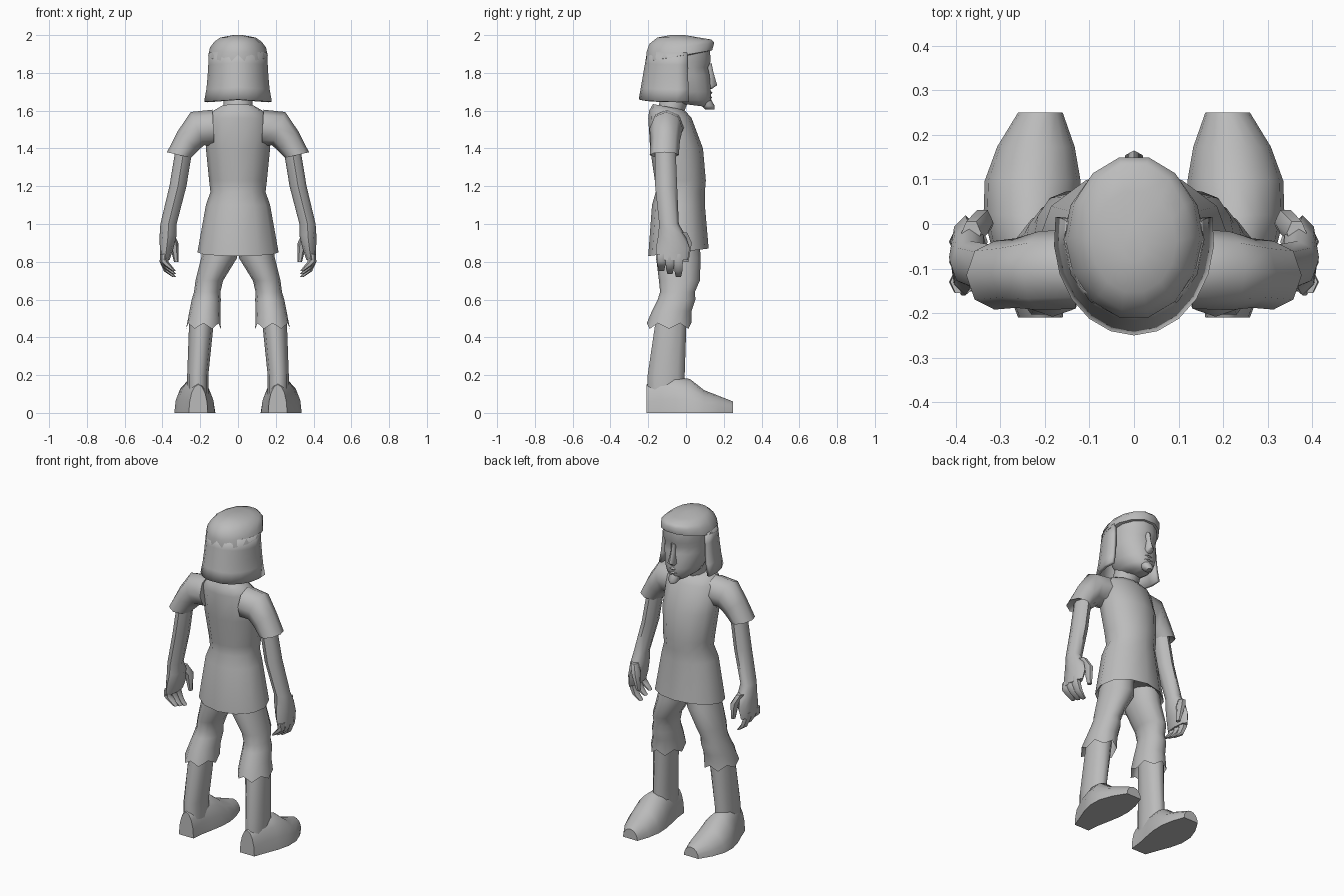
import bpy, bmesh
from math import sin, cos, pi, radians

cube = bpy.data.objects.get("Cube")
if cube:
    bpy.data.objects.remove(cube, do_unlink=True)

grey = bpy.data.materials.new("plain_grey")
grey.use_nodes = True
grey.diffuse_color = (.5, .5, .5, 1)
shader = grey.node_tree.nodes["Principled BSDF"]
shader.inputs["Base Color"].default_value = grey.diffuse_color


def skin(name, loops, closed=True, first_cap=True, last_cap=True):
    """Join loops of points, in order, into one smooth surface."""
    bm = bmesh.new()
    rows = [[bm.verts.new(point) for point in loop] for loop in loops]
    count = len(rows[0])
    for low, high in zip(rows, rows[1:]):
        for i in range(count if closed else count - 1):
            j = (i + 1) % count
            bm.faces.new((low[i], low[j], high[j], high[i]))
    if first_cap:
        bm.faces.new(reversed(rows[0]))
    if last_cap:
        bm.faces.new(rows[-1])
    bmesh.ops.recalc_face_normals(bm, faces=bm.faces)
    mesh = bpy.data.meshes.new(name)
    bm.to_mesh(mesh)
    bm.free()
    mesh.materials.append(grey)
    obj = bpy.data.objects.new(name, mesh)
    bpy.context.collection.objects.link(obj)
    bpy.ops.object.select_all(action="DESELECT")
    obj.select_set(True)
    bpy.context.view_layer.objects.active = obj
    bpy.ops.object.shade_smooth_by_angle(angle=radians(55))
    return obj


def ring(z, wide, deep, x=0, y=0, lean=0, tip=0, jag=0):
    """Ellipse; lean raises its outer side, tip its toe side, jag every second point."""
    def points(sides, side):
        loop = []
        for i in range(sides):
            turn = 2 * pi * i / sides
            across, along = cos(turn), sin(turn)
            loop.append((side * (x + wide * across), y + deep * along,
                         z + lean * across + tip * along + jag * (i % 2)))
        return loop
    return points


def loft(name, *rings, sides=12, side=1, **caps):
    return skin(name, [points(sides, side) for points in rings], **caps)


# Tunic body, with the hem turned inward and a low neckline
loft("tunic",
     ring(z=.9, wide=.17, deep=.12, y=-.04),
     ring(z=.85, wide=.215, deep=.16, y=-.04, tip=.02),
     ring(z=1.1, wide=.17, deep=.14, y=-.04),
     ring(z=1.17, wide=.146, deep=.13, y=-.03),
     ring(z=1.23, wide=.153, deep=.135, y=-.03),
     ring(z=1.4, wide=.17, deep=.14, y=-.05),
     ring(z=1.56, wide=.17, deep=.115, y=-.085),
     ring(z=1.6, wide=.13, deep=.095, y=-.1),
     ring(z=1.62, wide=.095, deep=.08, y=-.095, tip=-.015))

loft("neck",
     ring(z=1.57, wide=.08, deep=.07, y=-.09),
     ring(z=1.72, wide=.075, deep=.08, y=-.04))

# Face: jaw, mouth, cheeks, sunken eyes and brow
loft("face",
     ring(z=1.63, wide=.05, deep=.08, y=.03, tip=-.01),
     ring(z=1.655, wide=.085, deep=.125, y=.01),
     ring(z=1.7, wide=.11, deep=.135),
     ring(z=1.79, wide=.13, deep=.148, y=-.02),
     ring(z=1.83, wide=.132, deep=.144, y=-.025),
     ring(z=1.86, wide=.135, deep=.155, y=-.02),
     ring(z=1.92, wide=.135, deep=.15, y=-.02), sides=14)

loft("nose",
     ring(z=1.715, wide=.018, deep=.022, y=.115),
     ring(z=1.735, wide=.027, deep=.035, y=.13),
     ring(z=1.8, wide=.012, deep=.026, y=.12),
     ring(z=1.85, wide=.014, deep=.016, y=.12), sides=8)

for label, height in (("upper", 1.695), ("lower", 1.67)):
    loft(label + "_lip",
         ring(z=height - .01, wide=.03, deep=.02, y=.11),
         ring(z=height, wide=.038, deep=.03, y=.11),
         ring(z=height + .01, wide=.028, deep=.02, y=.11), sides=8)

loft("goatee",
     ring(z=1.607, wide=.018, deep=.025, y=.125),
     ring(z=1.625, wide=.035, deep=.034, y=.118),
     ring(z=1.665, wide=.035, deep=.03, y=.1), sides=8)

# Hair: crown with a brim rising over the brow
loft("hair_crown",
     ring(z=1.885, wide=.14, deep=.15, y=-.03, tip=.03),
     ring(z=1.89, wide=.158, deep=.178, y=-.035, tip=.03),
     ring(z=1.935, wide=.148, deep=.184, y=-.03, tip=.026),
     ring(z=1.965, wide=.125, deep=.168, y=-.03, tip=.012),
     ring(z=1.987, wide=.095, deep=.115, y=-.04),
     ring(z=2, wide=.025, deep=.04, y=-.045), sides=14)


def curtain_row(drop):
    """Arc from one temple round the back to the other, flaring as it drops."""
    wide = .155 + .012 * drop + .013 * drop ** 4
    deep = .175 + .045 * drop
    turns = [radians(12 - 17 * i) for i in range(13)]
    return [(wide * cos(turn), deep * sin(turn) - .03,
             1.92 - .26 * drop - .012 * abs(cos(turn))) for turn in turns]


# Hair: long curtain round the back and sides
curtain = skin("hair_curtain", [curtain_row(i / 4) for i in range(5)],
               closed=False, first_cap=False, last_cap=False)
thickness = curtain.modifiers.new("thickness", "SOLIDIFY")
thickness.thickness = .02
thickness.offset = -1

for label, side in (("left_", 1), ("right_", -1)):
    # Short flared sleeve, its cuff turned inward
    loft(label + "sleeve",
         ring(z=1.51, wide=.005, deep=.09, x=.13, y=-.1, lean=.095),
         ring(z=1.505, wide=.035, deep=.088, x=.215, y=-.105, lean=.088),
         ring(z=1.44, wide=.055, deep=.078, x=.265, y=-.11, lean=.05),
         ring(z=1.365, wide=.063, deep=.077, x=.313, y=-.115, lean=.015),
         ring(z=1.39, wide=.045, deep=.055, x=.3, y=-.115), sides=8, side=side)

    # Bare arm down to the palm
    loft(label + "arm",
         ring(z=1.4, wide=.045, deep=.055, x=.285, y=-.11),
         ring(z=1.2, wide=.045, deep=.058, x=.318, y=-.105),
         ring(z=1, wide=.043, deep=.052, x=.368, y=-.09),
         ring(z=.94, wide=.045, deep=.072, x=.37, y=-.075),
         ring(z=.87, wide=.036, deep=.09, x=.378, y=-.07),
         ring(z=.81, wide=.025, deep=.085, x=.387, y=-.075), sides=8, side=side)

    # Curled fingers, longest nearest the thumb
    for i, finger in enumerate(("little", "middle", "index")):
        row, end = -.13 + .045 * i, .75 - .015 * i
        loft(label + finger + "_finger",
             ring(z=.84, wide=.022, deep=.028, x=.39, y=row),
             ring(z=.8, wide=.023, deep=.027, x=.392, y=row),
             ring(z=end + .03, wide=.02, deep=.024, x=.372, y=row),
             ring(z=end, wide=.01, deep=.016, x=.338, y=row), sides=6, side=side)
    loft(label + "thumb",
         ring(z=.955, wide=.022, deep=.03, x=.365, y=-.02),
         ring(z=.9, wide=.024, deep=.03, x=.34, y=.005),
         ring(z=.8, wide=.012, deep=.015, x=.327), sides=6, side=side)

    # Ragged trouser leg, open at the hem
    loft(label + "trouser_leg",
         ring(z=.445, wide=.092, deep=.118, x=.183, y=-.09, jag=.03),
         ring(z=.54, wide=.082, deep=.105, x=.175, y=-.075),
         ring(z=.6, wide=.077, deep=.1, x=.168, y=-.05),
         ring(z=.64, wide=.07, deep=.092, x=.163, y=-.045),
         ring(z=.7, wide=.073, deep=.108, x=.152, y=-.035),
         ring(z=.82, wide=.095, deep=.118, x=.1, y=-.04),
         ring(z=.92, wide=.09, deep=.11, x=.09, y=-.04), side=side, first_cap=False)

    loft(label + "boot_shaft",
         ring(z=.08, wide=.056, deep=.103, x=.213, y=-.105),
         ring(z=.2, wide=.056, deep=.103, x=.213, y=-.105),
         ring(z=.5, wide=.066, deep=.085, x=.192, y=-.078), sides=10, side=side)

    # Boot foot: half-round slices from heel to toe, flat underneath
    slices = []
    heights = (.15, .19, .19, .18, .12, .09, .06)
    for i, height in enumerate(heights):
        step = i / (len(heights) - 1)
        half = .05 + .06 * sin(pi * step ** 1.3)
        middle = .21 + .02 * sin(pi * step)
        slices.append([(side * (middle + half * cos(pi * k / 8)), .46 * step - .21,
                        height * sin(pi * k / 8)) for k in range(9)])
    skin(label + "boot_foot", slices)
